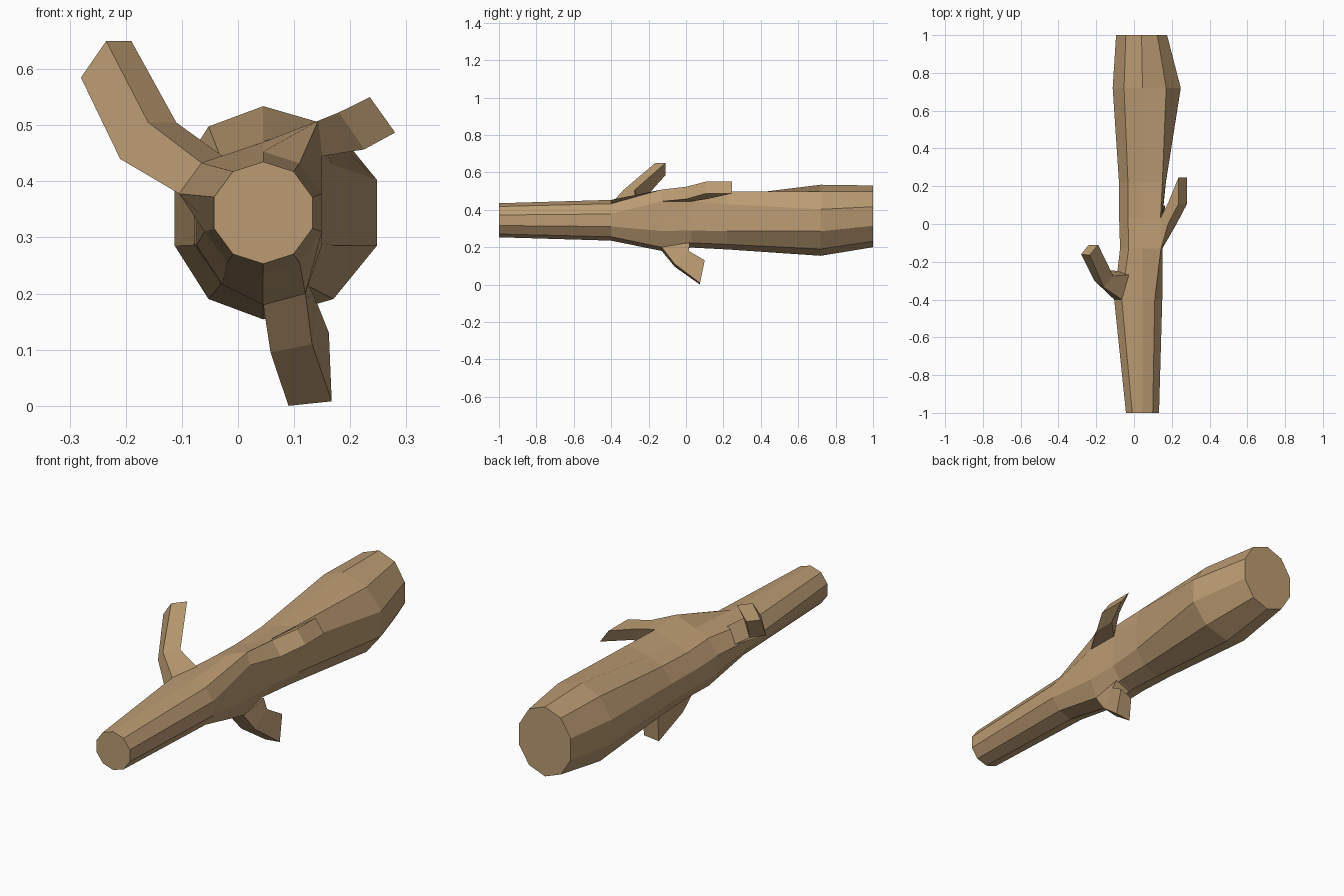
import bpy, bmesh, math

bark = bpy.data.materials.new("bark")
bark.diffuse_color = (0.50, 0.33, 0.17, 1)


def loft(name, rings):
    """Skin a list of equal-length point rings and cap both ends."""
    bm = bmesh.new()
    rows = [[bm.verts.new(p) for p in ring] for ring in rings]
    n = len(rows[0])
    for a, b in zip(rows, rows[1:]):
        for i in range(n):
            j = (i + 1) % n
            bm.faces.new((a[i], a[j], b[j], b[i]))
    bm.faces.new(rows[0])
    bm.faces.new(rows[-1][::-1])
    bmesh.ops.recalc_face_normals(bm, faces=bm.faces)
    mesh = bpy.data.meshes.new(name)
    bm.to_mesh(mesh)
    bm.free()
    mesh.materials.append(bark)
    obj = bpy.data.objects.new(name, mesh)
    bpy.context.collection.objects.link(obj)


def trunk_ring(y, cx, cz, left, right, rz, bumps=None):
    """Ten-sided section; bumps move single corners (x, z) towards a branch."""
    ring = []
    for i in range(10):
        a = math.radians(36 * i)
        s = math.sin(a)
        x, z = cx + s * (right if s > 0 else left), cz + rz * math.cos(a)
        if bumps and i in bumps:
            x, z = bumps[i]
        ring.append((x, y, z))
    return ring


# Tapered trunk, swelling where each branch leaves it
loft("trunk", [
    trunk_ring(-1, 0.045, 0.344, 0.092, 0.092, 0.091),
    trunk_ring(-0.40, 0.045, 0.344, 0.11, 0.11, 0.109,
               {8: (-0.105, 0.378), 9: (-0.065, 0.433)}),
    trunk_ring(-0.13, 0.045, 0.330, 0.125, 0.11, 0.140,
               {1: (0.143, 0.508), 2: (0.15, 0.445),
                4: (0.12, 0.20), 5: (0.045, 0.18)}),
    trunk_ring(0.03, 0.045, 0.330, 0.13, 0.11, 0.132,
               {1: (0.14, 0.50), 2: (0.147, 0.445)}),
    trunk_ring(0.22, 0.045, 0.330, 0.131, 0.13, 0.142,
               {1: (0.15, 0.498), 2: (0.168, 0.43)}),
    trunk_ring(0.72, 0.045, 0.344, 0.166, 0.213, 0.19),
    trunk_ring(1, 0.04, 0.365, 0.142, 0.142, 0.165),
])

# Long left branch, first point row sunk into the trunk
loft("left_branch", [
    [(-0.08, -0.40, 0.37), (-0.045, -0.40, 0.42), (-0.01, -0.26, 0.435), (-0.05, -0.24, 0.37)],
    [(-0.105, -0.40, 0.378), (-0.065, -0.40, 0.433), (-0.03, -0.27, 0.447), (-0.08, -0.25, 0.38)],
    [(-0.21, -0.30, 0.44), (-0.16, -0.335, 0.505), (-0.11, -0.275, 0.505), (-0.165, -0.24, 0.44)],
    [(-0.28, -0.16, 0.585), (-0.235, -0.165, 0.65), (-0.19, -0.11, 0.65), (-0.24, -0.11, 0.585)],
])

# Short right branch, leaning backwards
loft("right_branch", [
    [(0.143, -0.13, 0.508), (0.15, -0.13, 0.445), (0.146, 0.03, 0.445), (0.14, 0.03, 0.50)],
    [(0.18, 0, 0.523), (0.225, 0, 0.457), (0.225, 0.11, 0.457), (0.18, 0.11, 0.523)],
    [(0.235, 0.105, 0.55), (0.28, 0.105, 0.487), (0.28, 0.245, 0.487), (0.235, 0.245, 0.55)],
])

# Short lower branch that reaches the ground
loft("lower_branch", [
    [(0.045, -0.13, 0.18), (0.12, -0.13, 0.20), (0.122, 0.02, 0.225), (0.045, 0.02, 0.20)],
    [(0.058, -0.06, 0.095), (0.132, -0.06, 0.11), (0.142, 0.015, 0.18), (0.065, 0.005, 0.17)],
    [(0.09, 0.075, 0.0), (0.167, 0.075, 0.008), (0.162, 0.10, 0.13), (0.088, 0.085, 0.115)],
])
